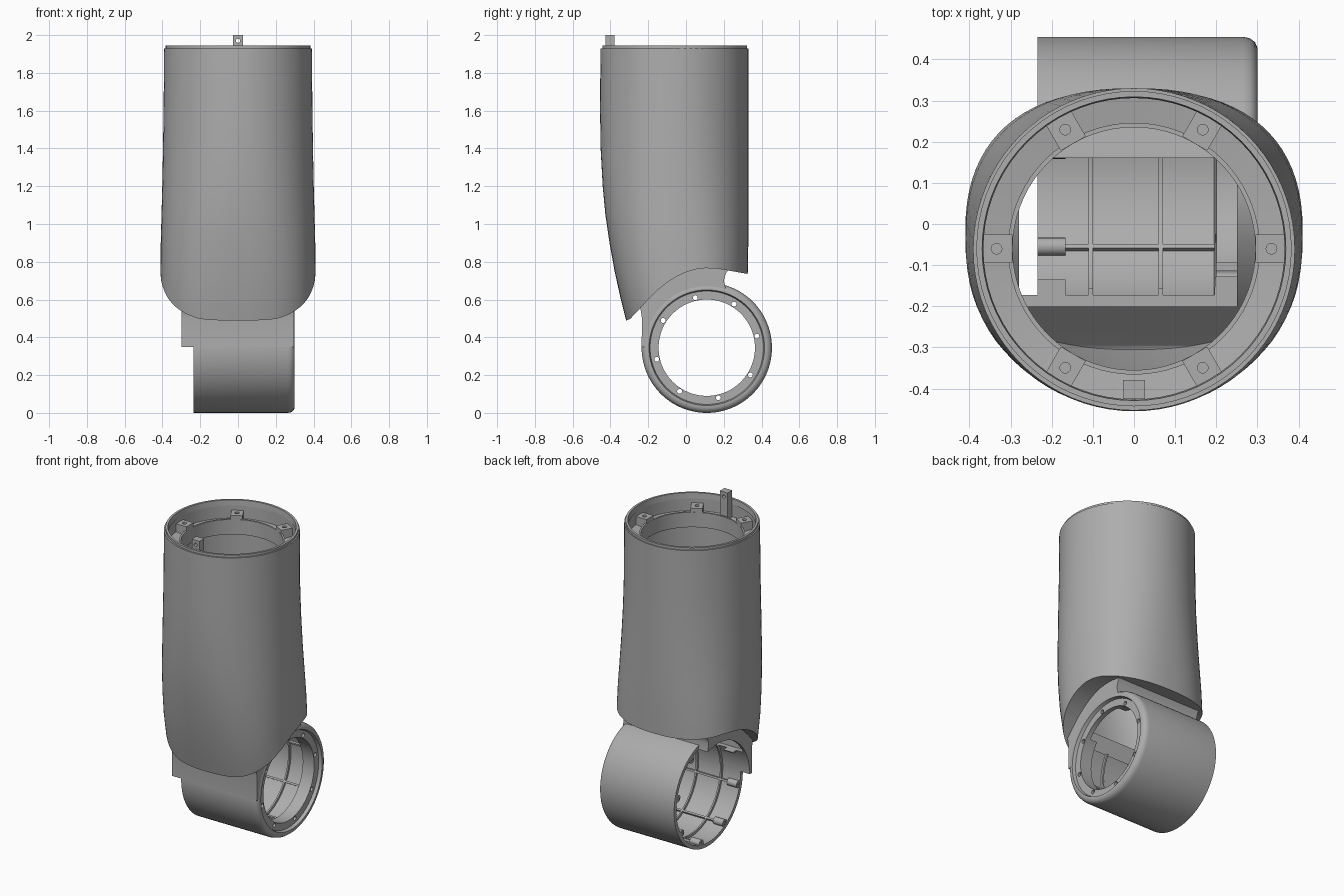
import bpy, bmesh, math
from mathutils import Matrix, Vector

if "Cube" in bpy.data.objects:
    bpy.data.objects.remove(bpy.data.objects["Cube"], do_unlink=True)

grey = bpy.data.materials.new("plain_grey")
grey.use_nodes = True
COLOUR = (0.42, 0.42, 0.42, 1)
grey.diffuse_color = COLOUR
grey.node_tree.nodes["Principled BSDF"].inputs["Base Color"].default_value = COLOUR

JOINT = Vector((0, 0.11, 0.345))   # centre of the cross bore
RIM = Vector((0, -0.06, 0))        # axis of the top opening


def finish(name, bm):
    bmesh.ops.recalc_face_normals(bm, faces=bm.faces)
    mesh = bpy.data.meshes.new(name)
    bm.to_mesh(mesh)
    bm.free()
    mesh.materials.append(grey)
    ob = bpy.data.objects.new(name, mesh)
    bpy.context.collection.objects.link(ob)
    return ob


def skin(name, rings, closed):
    """Bridge equal rings of points, capping the ends or closing the loop."""
    bm = bmesh.new()
    rows = [[bm.verts.new(p) for p in ring] for ring in rings]
    n = len(rows[0])
    pairs = list(zip(rows, rows[1:])) + ([(rows[-1], rows[0])] if closed else [])
    for a, b in pairs:
        for i in range(n):
            j = (i + 1) % n
            bm.faces.new((a[i], a[j], b[j], b[i]))
    if not closed:
        bm.faces.new(rows[0])
        bm.faces.new(rows[-1])
    return finish(name, bm)


def lathe(name, profile, centre, axis="z", n=72):
    rings = []
    for r, h in profile:
        ring = []
        for i in range(n):
            a = math.tau * i / n
            c, s = r * math.cos(a), r * math.sin(a)
            ring.append(centre + Vector((h, c, s) if axis == "x" else (c, s, h)))
        rings.append(ring)
    return skin(name, rings, True)


def extrude_x(name, points, x0, x1):
    return skin(name, [[(x, y, z) for y, z in points] for x in (x0, x1)], False)


def box(name, centre, size, rot=None):
    bm = bmesh.new()
    m = Matrix.Translation(centre) @ (rot or Matrix()) @ Matrix.Diagonal((*size, 1))
    bmesh.ops.create_cube(bm, size=1, matrix=m)
    return finish(name, bm)


def rod(name, centre, radius, length, axis="z", n=16):
    turn = {"x": Matrix.Rotation(math.pi / 2, 4, "Y"),
            "y": Matrix.Rotation(math.pi / 2, 4, "X"), "z": Matrix()}[axis]
    bm = bmesh.new()
    bmesh.ops.create_cone(bm, cap_ends=True, segments=n, radius1=radius, radius2=radius,
                          depth=length, matrix=Matrix.Translation(centre) @ turn)
    return finish(name, bm)


def cut(ob, cutter, keep=False):
    mod = ob.modifiers.new("cut", "BOOLEAN")
    mod.operation, mod.solver, mod.object = "DIFFERENCE", "EXACT", cutter
    bpy.context.view_layer.objects.active = ob
    bpy.ops.object.modifier_apply(modifier=mod.name)
    if not keep:
        bpy.data.objects.remove(cutter, do_unlink=True)


# Sleeve sections: height, front y, back y, half width, squareness
SECTIONS = [
    (0.40, -0.295, 0.325, 0.40, 2.5), (0.60, -0.345, 0.325, 0.408, 2.5),
    (0.75, -0.378, 0.327, 0.41, 2.45), (0.90, -0.405, 0.33, 0.409, 2.35),
    (1.05, -0.427, 0.33, 0.405, 2.25), (1.20, -0.441, 0.33, 0.401, 2.15),
    (1.40, -0.452, 0.33, 0.397, 2.05), (1.60, -0.455, 0.33, 0.394, 2),
    (1.93, -0.453, 0.33, 0.391, 2)]


def sleeve(name, inset, top, n=80):
    rings = []
    for z, front, back, hx, power in SECTIONS:
        mid, hy = (front + back) / 2, (back - front) / 2 - inset
        ring = []
        for i in range(n):
            a = math.tau * i / n
            c, s = math.cos(a), math.sin(a)
            ring.append(((hx - inset) * math.copysign(abs(c) ** (2 / power), c),
                         mid + hy * math.copysign(abs(s) ** (2 / power), s),
                         top if z == SECTIONS[-1][0] else z))
        rings.append(ring)
    return skin(name, rings, False)


# Underside outline that clears the joint barrel
UNDER = [(-0.6, 0.488), (-0.318, 0.488), (-0.295, 0.498), (-0.26, 0.535), (-0.2, 0.6),
         (-0.15, 0.65), (-0.1, 0.69), (-0.05, 0.722), (0, 0.745), (0.05, 0.76),
         (0.1, 0.766), (0.16, 0.765), (0.33, 0.735), (0.6, 0.70)]


def under_cutter(lift):
    pts = [(y, z + lift) for y, z in UNDER] + [(0.6, -0.2), (-0.6, -0.2)]
    return extrude_x("under_cutter", pts, -0.7, 0.7)


opening = box("opening_cutter", (-0.015, -0.02, 0.8), (0.53, 0.36, 0.6))
opening.hide_render = True

# Hollow sleeve body
body = sleeve("sleeve_body", 0, 1.93)
cut(body, under_cutter(0))
cavity = sleeve("cavity_cutter", 0.022, 1.99)
cut(cavity, under_cutter(0.035))
cut(body, cavity)
cut(body, opening, keep=True)

# Top lip and inner mounting ring
lathe("top_lip", [(0.383, 1.91), (0.383, 1.945), (0.369, 1.945), (0.366, 1.91)], RIM)
lathe("mounting_ring", [(0.376, 1.80), (0.376, 1.83), (0.306, 1.82), (0.306, 1.855),
                        (0.295, 1.855), (0.295, 1.76), (0.306, 1.76)], RIM)

# Six screw bosses around the ring
for i in range(6):
    turn = Matrix.Rotation(math.tau * i / 6, 4, "Z")
    spot = RIM + turn @ Vector((0.334, 0, 1.825))
    boss = box("screw_boss", spot, (0.078, 0.07, 0.11), turn)
    cut(boss, rod("screw_cutter", spot + Vector((0, 0, 0.05)), 0.013, 0.08))

# Locating post at the front of the rim
post = box("locating_post", (0, -0.402, 1.90), (0.054, 0.046, 0.2))
cut(post, rod("pin_cutter", (0, -0.402, 1.97), 0.011, 0.2, "y"))

# Neck joining the sleeve to the barrel
neck = extrude_x("neck", [(-0.235, 0.35), (-0.233, 0.50), (-0.24, 0.545), (-0.25, 0.575),
                          (-0.19, 0.645), (-0.09, 0.725), (0.05, 0.785), (0.23, 0.77),
                          (0.21, 0.735), (0.2, 0.70), (0.21, 0.66), (0.2, 0.35)], -0.3, 0.297)
cut(neck, rod("bore_cutter", JOINT, 0.322, 0.8, "x", 72))
cut(neck, opening, keep=True)

# Joint barrel with a flanged end
barrel = lathe("joint_barrel", [(0.345, -0.235), (0.345, 0.265), (0.341, 0.282), (0.332, 0.294),
                                (0.318, 0.30), (0.306, 0.30), (0.300, 0.28), (0.255, 0.28),
                                (0.255, 0.20), (0.322, 0.195), (0.322, -0.235)], JOINT, "x", 96)
cut(barrel, opening, keep=True)

# Rib hoops inside the barrel
for x in (-0.105, 0.065):
    hoop = lathe("rib_hoop", [(0.328, x - 0.006), (0.328, x + 0.006),
                              (0.308, x + 0.005), (0.308, x - 0.005)], JOINT, "x")
    cut(hoop, opening, keep=True)

# Lengthwise ribs, end bosses and flange holes at eight positions
for i in range(8):
    a = math.radians(13 + 45 * i)
    turn = Matrix.Rotation(a, 4, "X")
    out = Vector((0, math.cos(a), math.sin(a)))
    rib = box("long_rib", JOINT + out * 0.318 + Vector((-0.018, 0, 0)), (0.43, 0.02, 0.012), turn)
    lug = rod("end_lug", JOINT + out * 0.311 + Vector((-0.2, 0, 0)), 0.022, 0.068, "x")
    cut(lug, rod("lug_cutter", JOINT + out * 0.311 + Vector((-0.22, 0, 0)), 0.009, 0.06, "x"))
    cut(rib, opening, keep=True)
    cut(lug, opening, keep=True)
    cut(barrel, rod("hole_cutter", JOINT + out * 0.272 + Vector((0.24, 0, 0)), 0.013, 0.2, "x"))

bpy.data.objects.remove(opening, do_unlink=True)

# Smooth shading with sharp edges kept; drop parts that were cut away entirely
for ob in list(bpy.context.collection.objects):
    if ob.type == "MESH" and grey.name in ob.data.materials:
        if not ob.data.polygons:
            bpy.data.objects.remove(ob, do_unlink=True)
            continue
        bpy.ops.object.select_all(action="DESELECT")
        ob.select_set(True)
        bpy.context.view_layer.objects.active = ob
        bpy.ops.object.shade_smooth_by_angle(angle=math.radians(30))
